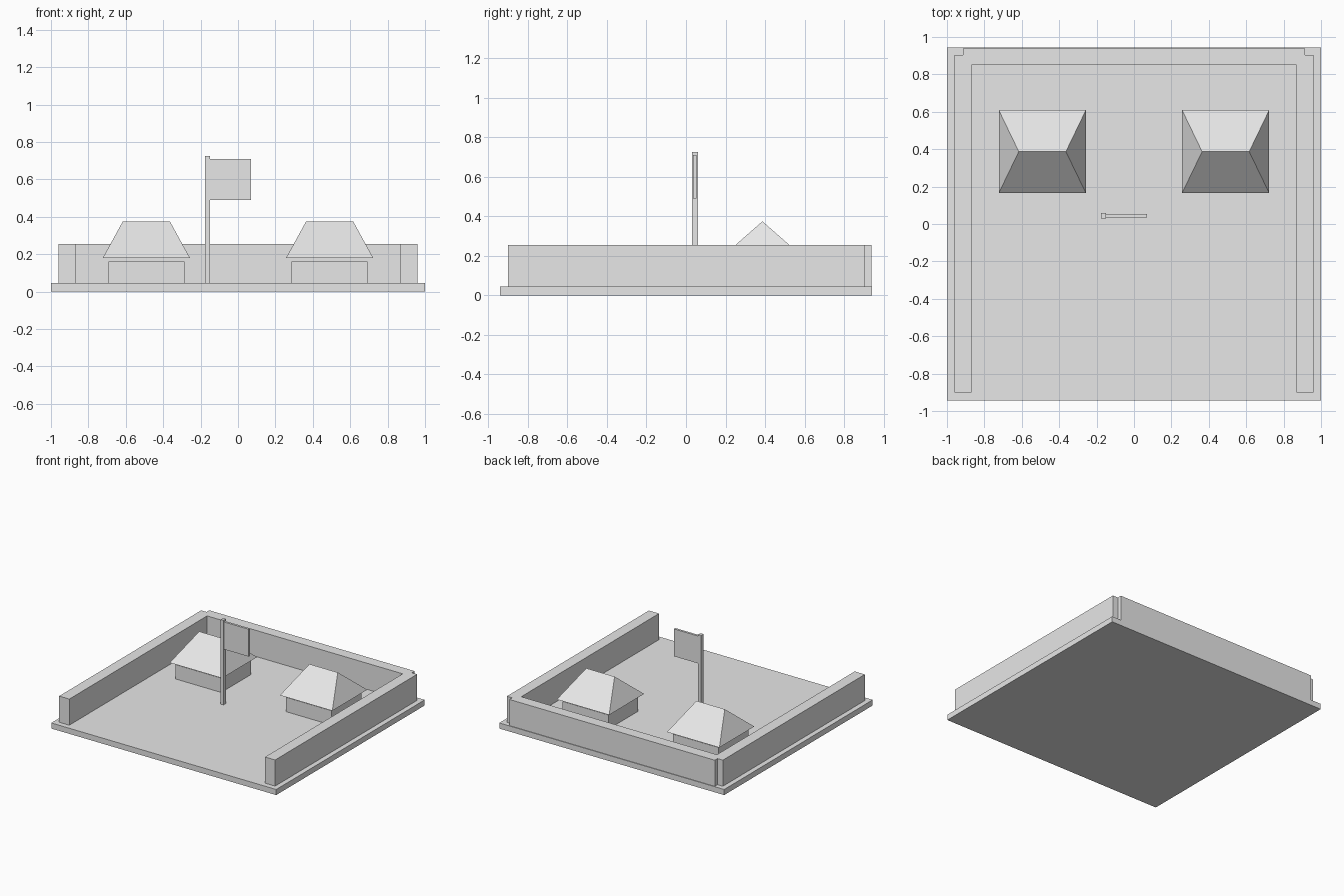
import bpy, bmesh

cube = bpy.data.objects.get("Cube")
if cube:
    bpy.data.objects.remove(cube, do_unlink=True)

grey = bpy.data.materials.new("light_grey")
grey.use_nodes = True
colour = (0.8, 0.8, 0.8, 1)
grey.diffuse_color = colour
grey.node_tree.nodes["Principled BSDF"].inputs["Base Color"].default_value = colour


def finish(name, bm):
    bmesh.ops.recalc_face_normals(bm, faces=bm.faces)
    mesh = bpy.data.meshes.new(name)
    bm.to_mesh(mesh)
    bm.free()
    mesh.materials.append(grey)
    obj = bpy.data.objects.new(name, mesh)
    bpy.context.collection.objects.link(obj)
    return obj


def prism(name, outline, z0, z1):
    """Extrude a flat outline from z0 up to z1."""
    bm = bmesh.new()
    face = bm.faces.new([bm.verts.new((x, y, z0)) for x, y in outline])
    top = bmesh.ops.extrude_face_region(bm, geom=[face])["geom"]
    verts = [v for v in top if isinstance(v, bmesh.types.BMVert)]
    bmesh.ops.translate(bm, verts=verts, vec=(0, 0, z1 - z0))
    return finish(name, bm)


def box(name, x0, x1, y0, y1, z0, z1):
    return prism(name, [(x0, y0), (x1, y0), (x1, y1), (x0, y1)], z0, z1)


def hip_roof(name, cx, cy, half_x, half_y, half_ridge, z0, z1):
    bm = bmesh.new()
    eaves = [bm.verts.new((cx + sx * half_x, cy + sy * half_y, z0))
             for sx, sy in ((-1, -1), (1, -1), (1, 1), (-1, 1))]
    left, right = [bm.verts.new((cx + s * half_ridge, cy, z1)) for s in (-1, 1)]
    a, b, c, d = eaves
    for loop in ((d, c, b, a), (a, b, right, left), (b, c, right),
                 (c, d, left, right), (d, a, left)):
        bm.faces.new(loop)
    return finish(name, bm)


# Ground slab
FLOOR = 0.045
box("ground_slab", -1, 1, -0.943, 0.943, 0, FLOOR)

# U-shaped wall, open to the front, with notched back corners
half = [(0.87, 0.85), (0.87, -0.9), (0.96, -0.9), (0.96, 0.903),
        (0.913, 0.903), (0.913, 0.938)]
prism("courtyard_wall", half + [(-x, y) for x, y in reversed(half)], FLOOR, 0.255)

# Two huts, each with a hipped roof just above its body
for side, cx in (("right", -0.49), ("left", 0.49)):
    box(side + "_hut_body", cx - 0.203, cx + 0.203, 0.197, 0.577, FLOOR, 0.16)
    hip_roof(side + "_hut_roof", cx, 0.387, 0.233, 0.222, 0.126, 0.18, 0.375)

# Flagpole and flag
box("flagpole", -0.176, -0.15, 0.03, 0.06, FLOOR, 0.725)
box("flag", -0.15, 0.07, 0.036, 0.054, 0.49, 0.71)
